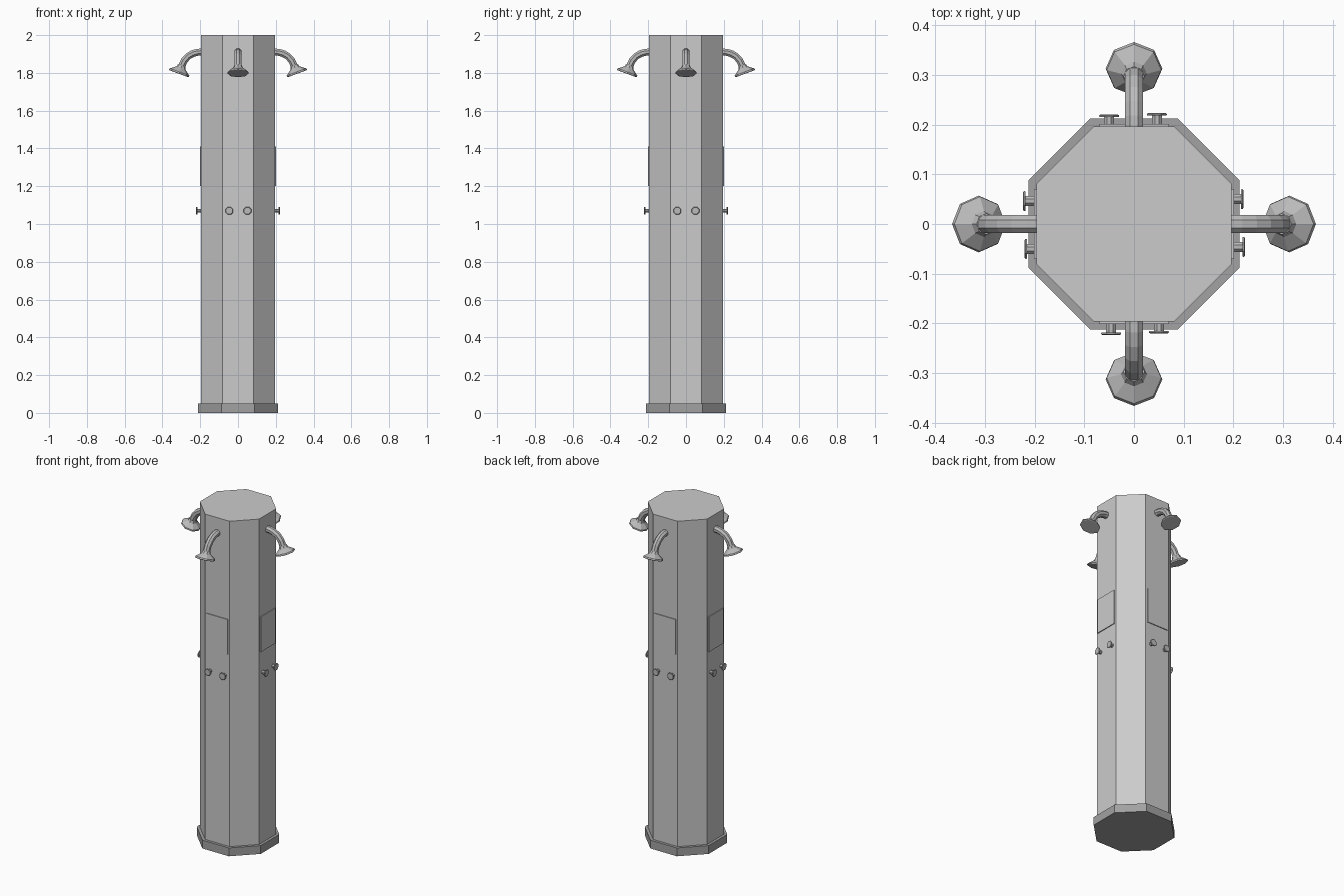
import bpy, bmesh
from math import pi, cos, sin
from mathutils import Matrix, Vector

cube = bpy.data.objects.get("Cube")
if cube:
    bpy.data.objects.remove(cube, do_unlink=True)


def material(name, value):
    m = bpy.data.materials.new(name)
    m.use_nodes = True
    color = (value, value, value, 1)
    m.diffuse_color = color
    m.node_tree.nodes["Principled BSDF"].inputs["Base Color"].default_value = color
    return m


stone = material("light grey", 0.6)
plinth = material("dark grey", 0.36)
metal = material("metal grey", 0.5)


def loft(name, stations, mat, turn=0.0, phase=pi / 8):
    """Skin eight-sided rings; each station is (centre, axis, radius)."""
    bm = bmesh.new()
    rings = []
    for centre, axis, radius in stations:
        axis = Vector(axis).normalized()
        side = Vector((1, 0, 0))
        up = axis.cross(side)
        rings.append([bm.verts.new(Vector(centre) + radius * (
            side * cos(phase + i * pi / 4) + up * sin(phase + i * pi / 4)))
            for i in range(8)])
    for a, b in zip(rings, rings[1:]):
        for i in range(8):
            j = (i + 1) % 8
            bm.faces.new((a[i], a[j], b[j], b[i]))
    bm.faces.new(rings[0])
    bm.faces.new(rings[-1])
    return finish(name, bm, mat, turn)


def finish(name, bm, mat, turn):
    bmesh.ops.recalc_face_normals(bm, faces=bm.faces)
    bm.transform(Matrix.Rotation(turn, 4, "Z"))
    mesh = bpy.data.meshes.new(name)
    bm.to_mesh(mesh)
    bm.free()
    mesh.materials.append(mat)
    obj = bpy.data.objects.new(name, mesh)
    bpy.context.collection.objects.link(obj)
    return obj


UP, OUT = (0, 0, 1), (0, -1, 0)
FLAT = cos(pi / 8)  # apothem of a unit octagon

# Base and column
loft("base", [((0, 0, 0), UP, 0.212 / FLAT), ((0, 0, 0.05), UP, 0.212 / FLAT)], plinth)
loft("column", [((0, 0, 0.05), UP, 0.196 / FLAT), ((0, 0, 2), UP, 0.196 / FLAT)], stone)

# Four identical sides, each built facing front and then turned
path = [(0.19, 1.91), (0.215, 1.909), (0.24, 1.902), (0.264, 1.888),
        (0.284, 1.866), (0.299, 1.833)]
tilt = Vector((0, -0.35, -0.94)).normalized()

for k, side in enumerate(("front", "left", "back", "right")):
    turn = k * pi / 2

    # Curved pipe
    pts = [Vector((0, -d, z)) for d, z in path]
    stations = []
    for i, p in enumerate(pts):
        axis = pts[min(i + 1, len(pts) - 1)] - pts[max(i - 1, 0)]
        if i == 0:
            axis = Vector(OUT)
        stations.append((p, axis, 0.0185 / FLAT))
    loft(side + "_shower_arm", stations, metal, turn)

    # Flared shower head
    neck = pts[-1]
    profile = [(-0.006, 0.021), (0.008, 0.026), (0.03, 0.055), (0.038, 0.057), (0.04, 0.053)]
    loft(side + "_shower_head", [(neck + tilt * h, tilt, r) for h, r in profile],
         metal, turn, phase=0)

    # Thin access panel
    bm = bmesh.new()
    bmesh.ops.create_cube(bm, size=1, matrix=Matrix.Translation((0, -0.197, 1.305))
                          @ Matrix.Diagonal((0.14, 0.008, 0.21, 1)))
    finish(side + "_panel", bm, stone, turn)

    # Pair of valve knobs
    for label, x, reach in (("a", -0.046, 0.223), ("b", 0.05, 0.22)):
        profile = [(0.19, 0.011), (reach - 0.005, 0.011), (reach - 0.005, 0.021),
                   (reach - 0.002, 0.022), (reach, 0.019)]
        loft(side + "_knob_" + label,
             [((x, -d, 1.07), OUT, r) for d, r in profile], metal, turn)
